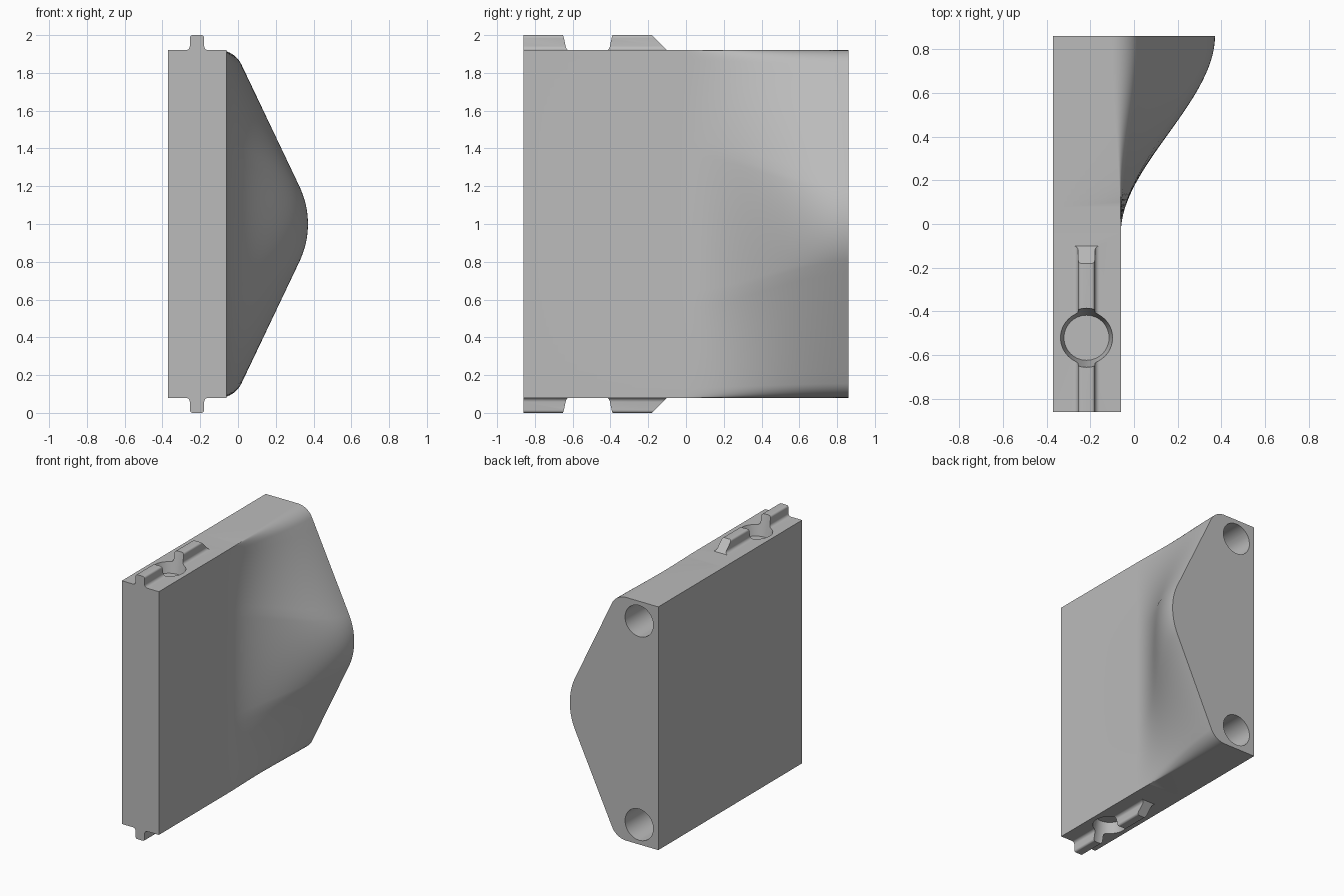
import bpy, bmesh, math
from mathutils import Vector, Matrix

cube = bpy.data.objects.get("Cube")
if cube:
    bpy.data.objects.remove(cube, do_unlink=True)

grey = bpy.data.materials.new("plain grey")
grey.use_nodes = True
grey.diffuse_color = (0.5, 0.5, 0.5, 1)
grey.node_tree.nodes["Principled BSDF"].inputs["Base Color"].default_value = (0.5, 0.5, 0.5, 1)

LEFT, FLAT, FRONT, BACK = -0.37, -0.06, -0.86, 0.86
LOW, MID, HIGH = 0.08, 1.0, 1.92
PEG_X, SOCKET_Y = -0.217, -0.52


def make_object(name, bm):
    bmesh.ops.recalc_face_normals(bm, faces=bm.faces)
    mesh = bpy.data.meshes.new(name)
    bm.to_mesh(mesh)
    bm.free()
    obj = bpy.data.objects.new(name, mesh)
    bpy.context.collection.objects.link(obj)
    mesh.materials.append(grey)
    return obj


def loft(name, sections):
    """Join equal closed sections into a capped solid."""
    bm = bmesh.new()
    rings = [[bm.verts.new(p) for p in s] for s in sections]
    for a, b in zip(rings, rings[1:]):
        for i in range(len(a)):
            j = (i + 1) % len(a)
            bm.faces.new((a[i], a[j], b[j], b[i]))
    bm.faces.new(rings[0])
    bm.faces.new(rings[-1])
    return make_object(name, bm)


def cone(name, r1, r2, depth, matrix):
    bm = bmesh.new()
    bmesh.ops.create_cone(bm, cap_ends=True, segments=64, radius1=r1, radius2=r2,
                          depth=depth, matrix=matrix)
    return make_object(name, bm)


def rounded(prev, corner, nxt, length, steps):
    """Circular fillet of a corner with the given tangent length."""
    c = Vector(corner)
    u = (Vector(prev) - c).normalized()
    v = (Vector(nxt) - c).normalized()
    half = u.angle(v) / 2
    radius = length * math.tan(half)
    centre = c + (u + v).normalized() * (length / math.cos(half))
    start = c + u * length - centre
    end = c + v * length - centre
    sweep = start.angle(end)
    return [centre + (start * math.sin(sweep * (1 - k / steps))
                      + end * math.sin(sweep * k / steps)) / math.sin(sweep)
            for k in range(steps + 1)]


def combine(target, tool, operation):
    mod = target.modifiers.new(operation.lower(), "BOOLEAN")
    mod.operation, mod.solver, mod.object = operation, "EXACT", tool
    bpy.context.view_layer.objects.active = target
    bpy.ops.object.modifier_apply(modifier=mod.name)
    bpy.data.objects.remove(tool, do_unlink=True)


# Back outline: rounded shoulders leading to a rounded ridge
shoulder_hi, shoulder_lo, apex = (-0.018, HIGH), (-0.018, LOW), (0.42, MID)
top = rounded((LEFT, HIGH), shoulder_hi, apex, 0.083, 10)
nose = rounded(shoulder_hi, apex, shoulder_lo, 0.22, 20)
bottom = [Vector((p.x, 2 * MID - p.y)) for p in reversed(top)]
upper = [top[-1].lerp(nose[0], k / 10) for k in range(1, 10)]
lower = [nose[-1].lerp(bottom[0], k / 10) for k in range(1, 10)]
outline = top + upper + nose + lower + bottom
arc_half = nose[0].y - MID


def spread(z):
    """Height on the flat front wall that matches a height on the back outline."""
    d = abs(z - MID)
    if d <= arc_half:
        wide = d / arc_half * 0.4
    else:
        wide = 0.4 + (d - arc_half) / (HIGH - MID - arc_half) * (HIGH - MID - 0.4)
    return MID + math.copysign(wide, z - MID)


def section(y, t):
    f = t * t * (3 - 2 * t)
    pts = [(LEFT, y, LOW), (LEFT, y, HIGH)]
    for p in outline:
        z = spread(p.y)
        pts.append((FLAT + f * (p.x - FLAT), y, z + f * (p.y - z)))
    return pts


# Block swelling from a flat wall into the ridge
start = -0.04
body = loft("body", [section(FRONT, 0)] +
            [section(start + (BACK - start) * k / 32, k / 32) for k in range(33)])
body.name = "block"


# Rail on top and bottom: filleted foot, rounded crest, sloped rear end
def rail(flip):
    foot = rounded((0.1, 0), (0.038, 0), (0.038, 0.08), 0.022, 6)
    crest = rounded((0.038, 0), (0.038, 0.08), (0, 0.08), 0.015, 5)
    half = [Vector((foot[0].x, -0.03))] + foot + crest
    shape = half + [Vector((-p.x, p.y)) for p in reversed(half)]

    def place(p, y):
        z = HIGH + p.y
        return (PEG_X + p.x, y, 2 * MID - z if flip else z)
    return loft("rail", [[place(p, FRONT) for p in shape],
                         [place(p, -0.1 - p.y) for p in shape]])


for flip in (False, True):
    combine(body, rail(flip), "UNION")

# Tapered round sockets through the rails
for side in (1, -1):
    spot = Matrix.Translation((PEG_X, SOCKET_Y, MID + side * 0.94))
    if side < 0:
        spot = spot @ Matrix.Rotation(math.pi, 4, "X")
    combine(body, cone("socket_cutter", 0.103, 0.143, 0.2, spot), "DIFFERENCE")

# Deep round bores in the back face
for side in (1, -1):
    spot = Matrix.Translation((-0.21, BACK - 0.35, MID + side * 0.77)) @ Matrix.Rotation(math.pi / 2, 4, "X")
    combine(body, cone("bore_cutter", 0.118, 0.118, 0.9, spot), "DIFFERENCE")

for obj in bpy.context.selected_objects:
    obj.select_set(False)
body.select_set(True)
bpy.context.view_layer.objects.active = body
bpy.ops.object.shade_smooth_by_angle(angle=math.radians(30))
